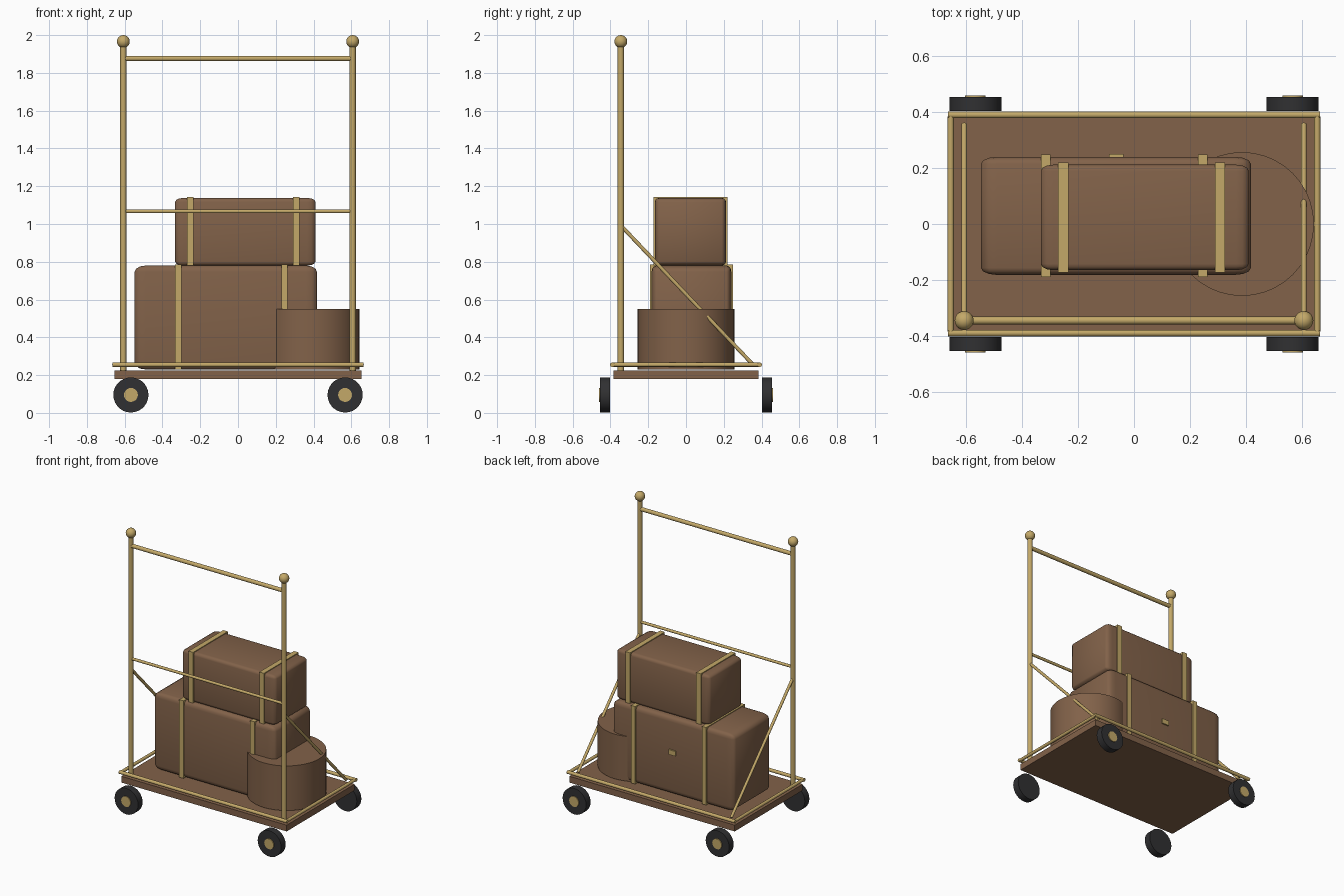
import bpy, bmesh, math
from mathutils import Vector

if "Cube" in bpy.data.objects:
    bpy.data.objects.remove(bpy.data.objects["Cube"])


def material(name, rgb):
    m = bpy.data.materials.new(name)
    m.diffuse_color = (*rgb, 1)
    m.use_nodes = True
    m.node_tree.nodes["Principled BSDF"].inputs["Base Color"].default_value = m.diffuse_color
    return m


BROWN = material("brown leather", (0.223, 0.122, 0.067))
BRASS = material("brass", (0.55, 0.395, 0.14))
RUBBER = material("black rubber", (0.03, 0.03, 0.032))


def finish(name, mat, smooth=True):
    ob = bpy.context.object
    ob.name = name
    ob.data.materials.append(mat)
    if smooth:
        bpy.ops.object.shade_smooth_by_angle(angle=math.radians(35))
    return ob


def box(name, lo, hi, mat, bevel=0.0):
    """Box between two corners; bevel is a fraction of each side."""
    lo, hi = Vector(lo), Vector(hi)
    bpy.ops.mesh.primitive_cube_add(size=1, location=(lo + hi) / 2)
    ob = bpy.context.object
    bm = bmesh.new()
    bm.from_mesh(ob.data)
    if bevel:
        bmesh.ops.bevel(bm, geom=bm.edges[:], offset=bevel, segments=3,
                        profile=0.5, affect='EDGES')
    bmesh.ops.scale(bm, vec=hi - lo, verts=bm.verts)
    bm.to_mesh(ob.data)
    bm.free()
    return finish(name, mat, bool(bevel))


def rod(name, a, b, r, mat=BRASS, sides=16):
    """Cylinder from point a to point b."""
    a, b = Vector(a), Vector(b)
    bpy.ops.mesh.primitive_cylinder_add(
        vertices=sides, radius=r, depth=(b - a).length, location=(a + b) / 2,
        rotation=(b - a).to_track_quat('Z', 'Y').to_euler())
    return finish(name, mat)


def suitcase(name, lo, hi, straps, width):
    """Rounded case with brass straps wrapped round it."""
    box(name, lo, hi, BROWN, 0.06)
    t = 0.008
    for i, x in enumerate(straps):
        box(f"{name}_strap_{i + 1}", (x - width / 2, lo[1] - t, lo[2]),
            (x + width / 2, hi[1] + t, hi[2] + t * 0.7), BRASS)


# Platform
box("platform", (-0.655, -0.385, 0.18), (0.655, 0.385, 0.225), BROWN)

# Low rail round the platform
for s, side in ((-1, "front"), (1, "back")):
    rod(f"{side}_rail", (-0.665, s * 0.39, 0.255), (0.665, s * 0.39, 0.255), 0.012)
for s, side in ((-1, "left"), (1, "right")):
    rod(f"{side}_rail", (s * 0.655, -0.385, 0.255), (s * 0.655, 0.385, 0.255), 0.011)

    # Upright post, ball finial and diagonal brace
    x = s * 0.607
    rod(f"{side}_post", (x, -0.345, 0.225), (x, -0.345, 1.95), 0.017)
    bpy.ops.mesh.primitive_uv_sphere_add(segments=20, ring_count=12, radius=0.034,
                                         location=(x, -0.345, 1.966))
    finish(f"{side}_finial", BRASS)
    rod(f"{side}_brace", (x, -0.345, 0.992), (x, 0.355, 0.255), 0.01)

    # Wheels with outer hubs
    for t, end in ((-1, "front"), (1, "back")):
        wx = s * 0.567
        rod(f"{end}_{side}_wheel", (wx, t * 0.403, 0.095), (wx, t * 0.454, 0.095),
            0.093, RUBBER, 28)
        rod(f"{end}_{side}_hub", (wx, t * 0.44, 0.095), (wx, t * 0.46, 0.095),
            0.037, BRASS, 20)

# Cross bars
rod("top_bar", (-0.607, -0.345, 1.876), (0.607, -0.345, 1.876), 0.014)
rod("middle_bar", (-0.607, -0.345, 1.067), (0.607, -0.345, 1.067), 0.01)

# Luggage
suitcase("large_suitcase", (-0.547, -0.182, 0.23), (0.418, 0.24, 0.78),
         (-0.316, 0.246), 0.034)
box("large_suitcase_latch", (-0.09, 0.23, 0.515), (-0.037, 0.25, 0.55), BRASS)
suitcase("small_suitcase", (-0.333, -0.165, 0.78), (0.41, 0.212, 1.138),
         (-0.253, 0.308), 0.036)
rod("hat_box", (0.386, 0, 0.23), (0.386, 0, 0.55), 0.257, BROWN, 40)
